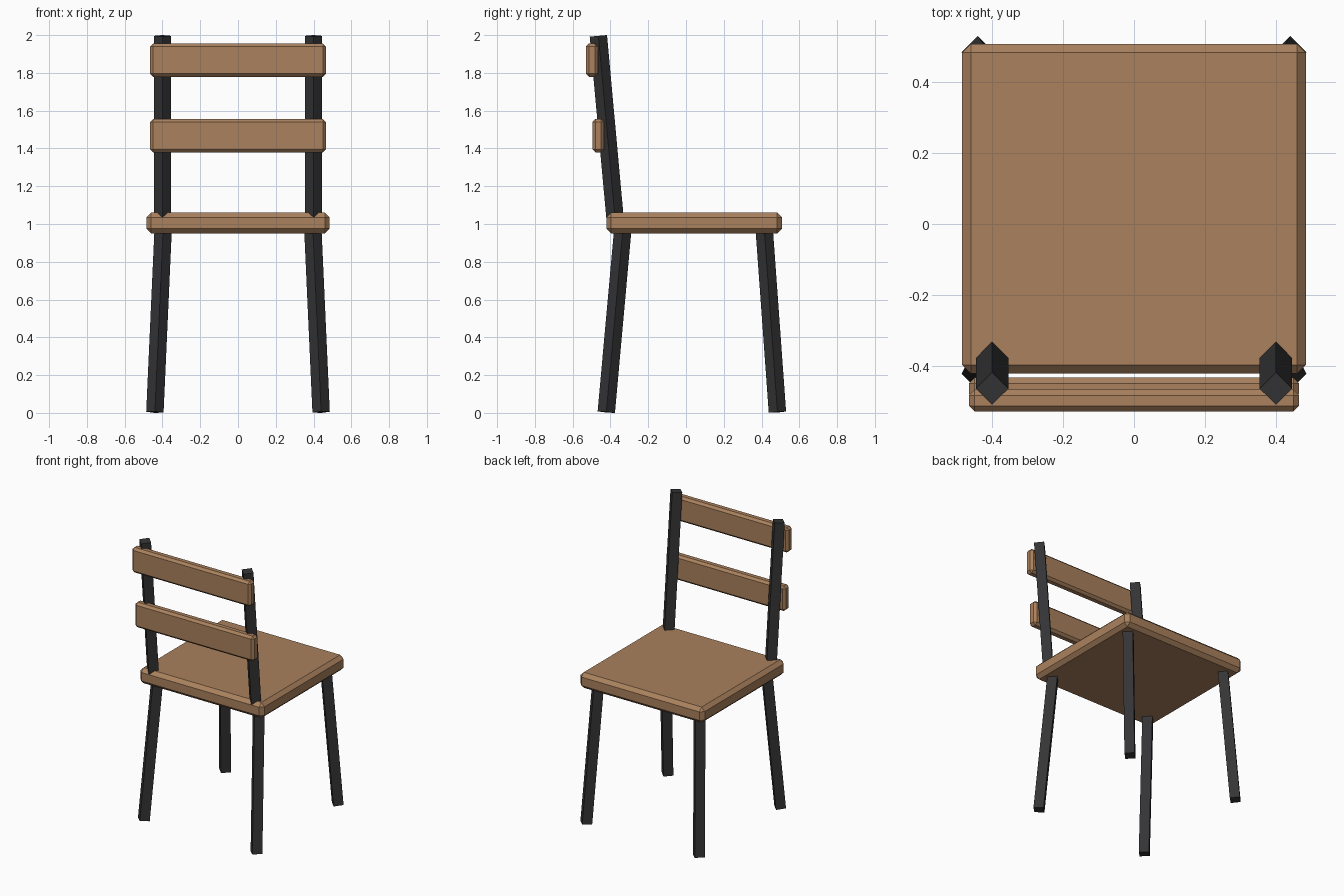
import bpy
import bmesh
from mathutils import Matrix, Vector

if "Cube" in bpy.data.objects:
    bpy.data.objects.remove(bpy.data.objects["Cube"])


def material(name, color):
    mat = bpy.data.materials.new(name)
    mat.diffuse_color = color
    mat.use_nodes = True
    mat.node_tree.nodes["Principled BSDF"].inputs["Base Color"].default_value = mat.diffuse_color
    return mat


wood = material("wood", (0.40, 0.22, 0.11, 1))
metal = material("dark_metal", (0.035, 0.035, 0.037, 1))


def finish(name, bm, mat):
    mesh = bpy.data.meshes.new(name)
    bm.to_mesh(mesh)
    bm.free()
    mesh.materials.append(mat)
    obj = bpy.data.objects.new(name, mesh)
    bpy.context.collection.objects.link(obj)
    return obj


def board(name, center, size, chamfer):
    """Wooden box with every edge chamfered."""
    bm = bmesh.new()
    bmesh.ops.create_cube(bm, size=1, matrix=Matrix.Diagonal((*size, 1)))
    obj = finish(name, bm, wood)
    obj.location = center
    bevel = obj.modifiers.new("chamfer", 'BEVEL')
    bevel.width = chamfer
    bevel.segments = 1


def bar(name, start, end, radius=0.046):
    """Four-sided bar between two points, corners facing along x and y."""
    start, end = Vector(start), Vector(end)
    axis = end - start
    bm = bmesh.new()
    bmesh.ops.create_cone(bm, cap_ends=True, segments=4, radius1=radius,
                          radius2=radius, depth=axis.length)
    # create_cone puts its first vertex on an axis, giving a diamond section
    obj = finish(name, bm, metal)
    obj.rotation_mode = 'QUATERNION'
    obj.rotation_quaternion = Vector((0, 0, 1)).rotation_difference(axis)
    obj.location = (start + end) / 2


# Seat
board("seat", (0, 0.043, 1.005), (0.97, 0.93, 0.11), 0.025)

# Backrest slats
board("upper_slat", (0, -0.498, 1.868), (0.93, 0.062, 0.177), 0.016)
board("lower_slat", (0, -0.464, 1.468), (0.93, 0.062, 0.177), 0.016)

# Splayed legs and leaning back posts, mirrored left and right
for side, s in (("left", -1), ("right", 1)):
    bar(f"{side}_rear_leg", (s * 0.44, -0.422, 0.004), (s * 0.395, -0.332, 1.0))
    bar(f"{side}_open_side_leg", (s * 0.44, 0.484, 0.004), (s * 0.395, 0.412, 1.0))
    bar(f"{side}_back_post", (s * 0.40, -0.372, 0.99), (s * 0.40, -0.464, 1.996))
